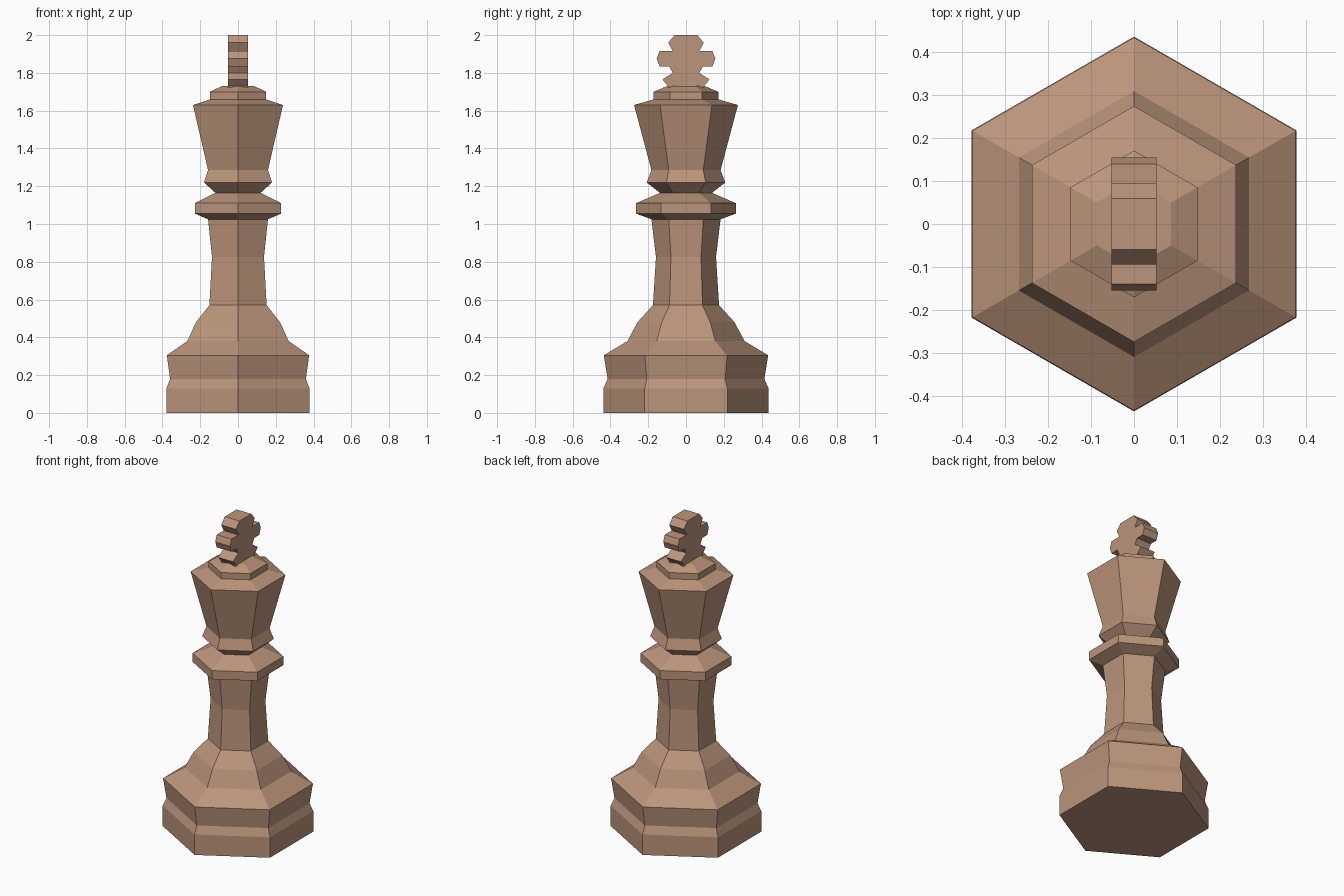
import bpy, bmesh, math

if "Cube" in bpy.data.objects:
    bpy.data.objects.remove(bpy.data.objects["Cube"])

wood = bpy.data.materials.new("warm brown wood")
wood.diffuse_color = (0.50, 0.30, 0.20, 1)
wood.use_nodes = True
wood.node_tree.nodes["Principled BSDF"].inputs["Base Color"].default_value = wood.diffuse_color


def finish(bm, name):
    bmesh.ops.recalc_face_normals(bm, faces=bm.faces)
    mesh = bpy.data.meshes.new(name)
    bm.to_mesh(mesh)
    bm.free()
    mesh.materials.append(wood)
    obj = bpy.data.objects.new(name, mesh)
    bpy.context.collection.objects.link(obj)
    return obj


def hex_lathe(name, profile):
    """Stack hexagonal rings (corner radius, height), with corners on +y and -y."""
    bm = bmesh.new()
    rings = []
    for r, z in profile:
        rings.append([bm.verts.new((r * math.sin(i * math.pi / 3),
                                    r * math.cos(i * math.pi / 3), z)) for i in range(6)])
    for a, b in zip(rings, rings[1:]):
        for i in range(6):
            j = (i + 1) % 6
            bm.faces.new((a[i], a[j], b[j], b[i]))
    bm.faces.new(rings[0])
    bm.faces.new(rings[-1])
    return finish(bm, name)


# Turned hexagonal body: foot, stem, collar, head and cap
hex_lathe("body", [
    (0.437, 0), (0.437, 0.13), (0.415, 0.18), (0.435, 0.305),
    (0.31, 0.38), (0.257, 0.48), (0.175, 0.57), (0.159, 0.825), (0.183, 1.025),
    (0.264, 1.055), (0.264, 1.11), (0.138, 1.165), (0.208, 1.22), (0.183, 1.285),
    (0.275, 1.63), (0.171, 1.66), (0.171, 1.70), (0.10, 1.73)])

# Cross finial: half outline in y-z, mirrored and extruded along x
half = [(0.095, 1.722), (0.095, 1.73), (0.125, 1.765), (0.07, 1.80), (0.09, 1.835),
        (0.14, 1.835), (0.155, 1.875), (0.14, 1.915), (0.07, 1.915),
        (0.094, 1.96), (0.06, 2.0)]
outline = half + [(-y, z) for y, z in reversed(half)]
bm = bmesh.new()
face = bm.faces.new([bm.verts.new((-0.052, y, z)) for y, z in outline])
ext = bmesh.ops.extrude_face_region(bm, geom=[face])
bmesh.ops.translate(bm, vec=(0.104, 0, 0),
                    verts=[v for v in ext["geom"] if isinstance(v, bmesh.types.BMVert)])
finish(bm, "cross_finial")
